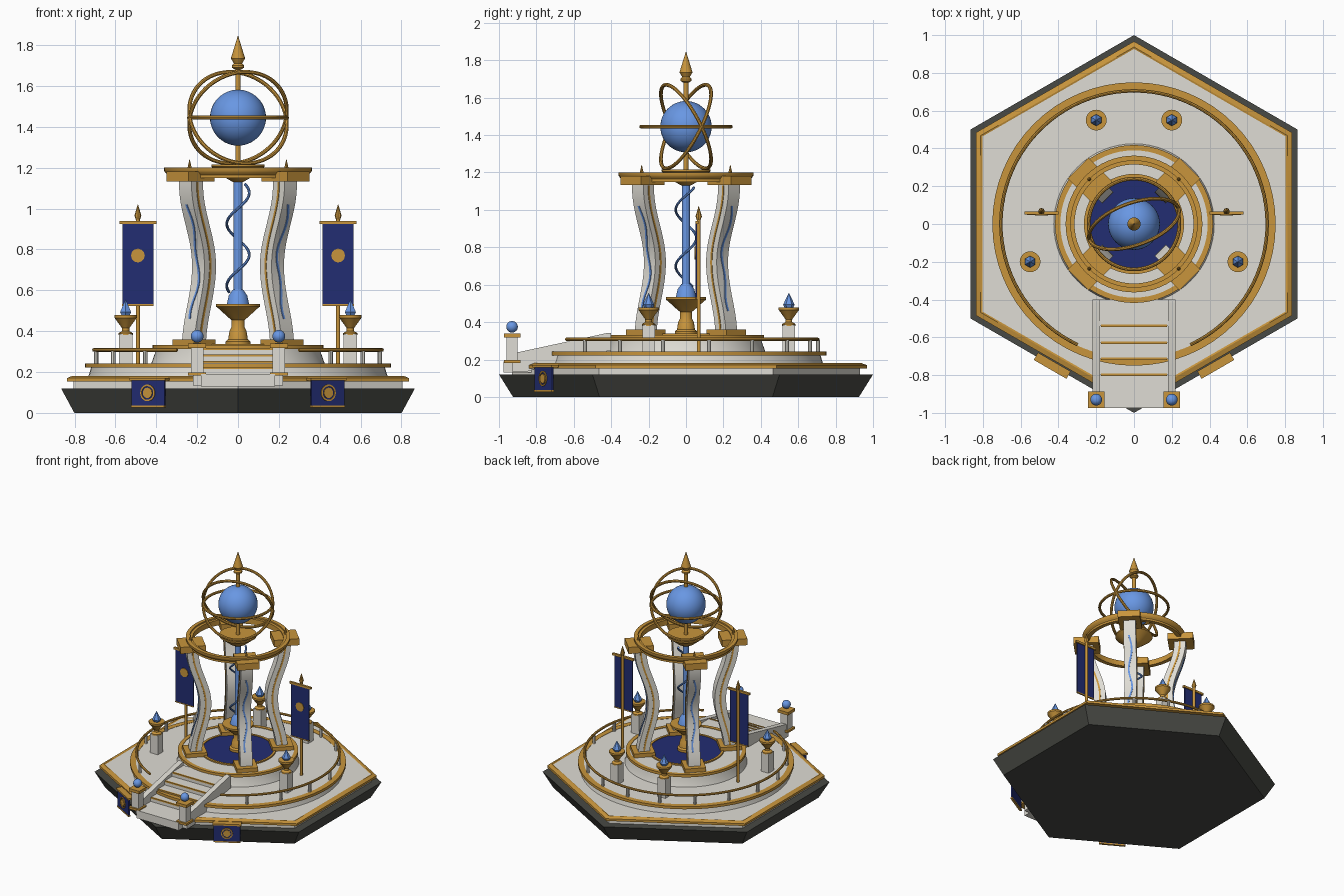
import bpy, bmesh, math
from mathutils import Vector, Matrix
from math import sin, cos, pi, radians

if "Cube" in bpy.data.objects:
    bpy.data.objects.remove(bpy.data.objects["Cube"])


def material(name, rgb):
    m = bpy.data.materials.new(name)
    m.diffuse_color = (*rgb, 1)
    m.use_nodes = True
    m.node_tree.nodes["Principled BSDF"].inputs["Base Color"].default_value = m.diffuse_color
    return m


MARBLE = material("pale marble", (0.74, 0.72, 0.66))
GOLD = material("gold", (0.58, 0.30, 0.045))
DARK = material("dark stone", (0.065, 0.067, 0.058))
NAVY = material("navy cloth", (0.016, 0.026, 0.17))
BLUE = material("crystal blue", (0.14, 0.31, 0.77))


def finish(name, bm, mat, matrix=None, angle=35):
    bmesh.ops.remove_doubles(bm, verts=bm.verts, dist=1e-5)
    bmesh.ops.recalc_face_normals(bm, faces=bm.faces)
    for f in bm.faces:
        f.smooth = True
    for e in bm.edges:
        e.smooth = len(e.link_faces) == 2 and e.calc_face_angle(0) < radians(angle)
    me = bpy.data.meshes.new(name)
    bm.to_mesh(me)
    bm.free()
    me.materials.append(mat)
    ob = bpy.data.objects.new(name, me)
    bpy.context.collection.objects.link(ob)
    if matrix:
        ob.matrix_world = matrix
    return ob


def lathe(name, prof, mat, seg=48, at=(0, 0, 0), closed=False, matrix=None, start=pi / 2):
    """Turn (radius, z) points around z; closed makes a ring section."""
    bm = bmesh.new()
    if not closed:
        prof = [(0, prof[0][1])] + list(prof) + [(0, prof[-1][1])]
        prof = [p for i, p in enumerate(prof) if i == 0 or p != prof[i - 1]]
    rows = []
    for r, z in prof:
        if r == 0:
            rows.append([bm.verts.new((0, 0, z))] * seg)
        else:
            rows.append([bm.verts.new((r * cos(start + 2 * pi * k / seg), r * sin(start + 2 * pi * k / seg), z))
                         for k in range(seg)])
    pairs = list(zip(rows, rows[1:])) + ([(rows[-1], rows[0])] if closed else [])
    for a, b in pairs:
        for k in range(seg):
            vs = list(dict.fromkeys((a[k], a[(k + 1) % seg], b[(k + 1) % seg], b[k])))
            if len(vs) > 2:
                bm.faces.new(vs)
    return finish(name, bm, mat, matrix or Matrix.Translation(at))


def band(name, r0, r1, z0, z1, mat, seg=64):
    return lathe(name, [(r0, z0), (r1, z0), (r1, z1), (r0, z1)], mat, seg, closed=True)


def torus(name, R, r, mat, matrix):
    return lathe(name, [(R + r * cos(t * pi / 4), r * sin(t * pi / 4)) for t in range(8)],
                 mat, 64, closed=True, matrix=matrix)


def box(name, c, size, mat, rot=0):
    bm = bmesh.new()
    bmesh.ops.create_cube(bm, size=1, matrix=Matrix.Diagonal((*size, 1)))
    return finish(name, bm, mat, Matrix.Translation(c) @ Matrix.Rotation(rot, 4, 'Z'))


def tube(name, pts, r, mat):
    cu = bpy.data.curves.new(name, 'CURVE')
    cu.dimensions = '3D'
    cu.bevel_depth, cu.bevel_resolution, cu.use_fill_caps = r, 2, True
    sp = cu.splines.new('POLY')
    sp.points.add(len(pts) - 1)
    for p, q in zip(sp.points, pts):
        p.co = (*q, 1)
    tmp = bpy.data.objects.new(name + "_path", cu)
    bpy.context.collection.objects.link(tmp)
    bpy.context.view_layer.update()
    bm = bmesh.new()
    bm.from_mesh(tmp.evaluated_get(bpy.context.evaluated_depsgraph_get()).to_mesh())
    bpy.data.objects.remove(tmp)
    return finish(name, bm, mat)


def column_sweep(name, ang, z0, z1, hr, ht, mat, dr=0, wave=0):
    """Rectangular section following the bowed column line."""
    bm = bmesh.new()
    n, prev = 28, None
    rad, tan = Vector((cos(ang), sin(ang), 0)), Vector((-sin(ang), cos(ang), 0))
    for i in range(n + 1):
        z = z0 + (z1 - z0) * i / n
        u = (z - 0.72) / 0.40
        r = 0.235 + (0.09 if u > 0 else 0.07) * (0.5 - 0.5 * cos(pi * min(1, abs(u)))) + dr
        off = wave * sin(z * 22)
        ring = [bm.verts.new(rad * (r + a * hr) + tan * (off + b * ht) + Vector((0, 0, z)))
                for a, b in ((1, -1), (1, 1), (-1, 1), (-1, -1))]
        if prev:
            for k in range(4):
                bm.faces.new((prev[k], prev[(k + 1) % 4], ring[(k + 1) % 4], ring[k]))
        if i in (0, n):
            bm.faces.new(ring)
        prev = ring
    return finish(name, bm, mat)


# hexagonal base
lathe("dark_base", [(0.925, 0), (1.0, 0.12)], DARK, 6)
lathe("hex_plinth", [(0.93, 0.12), (0.93, 0.165), (0.94, 0.165), (0.94, 0.178)], MARBLE, 6)
lathe("hex_gold_trim", [(0.90, 0.153), (0.967, 0.153), (0.967, 0.17), (0.937, 0.181), (0.90, 0.17)],
      GOLD, 6, closed=True)

# round tiers
lathe("lower_tier", [(0.735, 0.17), (0.72, 0.22), (0.72, 0.24)], MARBLE, 64)
band("lower_tier_trim", 0.71, 0.75, 0.222, 0.242, GOLD)
lathe("upper_tier", [(0.425, 0.24), (0.40, 0.31), (0.40, 0.328)], MARBLE, 64)
band("upper_tier_trim", 0.39, 0.418, 0.312, 0.332, GOLD)
lathe("navy_floor", [(0.25, 0.325), (0.25, 0.333)], NAVY, 64)
band("floor_trim", 0.248, 0.265, 0.325, 0.338, GOLD)

# railing, open at the stairs
arc = [radians(-65 + 310 * i / 80) for i in range(81)]
tube("rail", [(0.705 * cos(a), 0.705 * sin(a), 0.308) for a in arc], 0.009, GOLD)
for i in range(15):
    a = radians(-50 + 20 * i)
    lathe("rail_post", [(0.011, 0.24), (0.011, 0.303)], MARBLE, 8, (0.705 * cos(a), 0.705 * sin(a), 0))

# stairs
edges = [-0.975, -0.80, -0.715, -0.63, -0.54, -0.40]
for i in range(5):
    top, y = 0.19 + 0.031 * i, edges[i]
    low = 0.13 if i == 0 else 0.17
    box("step", (0, (y - 0.40) / 2 if i else -0.80, (low + top) / 2),
        (0.36, -0.40 - y if i else 0.35, top - low), MARBLE)
    if i:
        box("step_nosing", (0, y + 0.002, top - 0.002), (0.352, 0.012, 0.01), GOLD)
for s in (-1, 1):
    bm = bmesh.new()
    side = [(-0.93, 0.135), (-0.93, 0.232), (-0.42, 0.342), (-0.40, 0.342), (-0.40, 0.25), (-0.75, 0.17), (-0.85, 0.135)]
    f = bm.faces.new([bm.verts.new((s * 0.20 - 0.02, y, z)) for y, z in side])
    ext = bmesh.ops.extrude_face_region(bm, geom=[f])["geom"]
    bmesh.ops.translate(bm, vec=(0.04, 0, 0), verts=[v for v in ext if isinstance(v, bmesh.types.BMVert)])
    finish("stringer", bm, MARBLE)
    # newel posts with blue balls
    box("newel_base", (s * 0.20, -0.93, 0.19), (0.088, 0.088, 0.016), GOLD)
    box("newel_post", (s * 0.20, -0.93, 0.26), (0.06, 0.06, 0.14), MARBLE)
    box("newel_cap", (s * 0.20, -0.93, 0.329), (0.088, 0.088, 0.022), GOLD)
    lathe("newel_ball", [(0.031 * sin(t * pi / 12), 0.375 - 0.031 * cos(t * pi / 12)) for t in range(1, 12)],
          BLUE, 20, (s * 0.20, -0.93, 0))

# four bowed columns with inlays, bases and caps
for k in range(4):
    a = radians(45 + 90 * k)
    d = Vector((cos(a), sin(a), 0))
    box("column_base", d * 0.305 + Vector((0, 0, 0.345)), (0.15, 0.15, 0.03), GOLD, a)
    column_sweep("column", a, 0.34, 1.14, 0.040, 0.043, MARBLE)
    column_sweep("column_side_inlay", a, 0.36, 1.13, 0.006, 0.046, GOLD)
    column_sweep("column_vein", a, 0.46, 1.02, 0.004, 0.006, BLUE, 0.040, 0.012)
    box("column_cap", d * 0.33 + Vector((0, 0, 1.157)), (0.178, 0.155, 0.05), GOLD, a)
    lathe("cap_spike", [(0.010, 1.18), (0.010, 1.20), (0.001, 1.24)], GOLD, 8, d * 0.335)

# crown ring
lathe("crown_ring", [(0.315, 1.15), (0.345, 1.15), (0.345, 1.165), (0.355, 1.175), (0.362, 1.185),
                     (0.362, 1.2), (0.335, 1.2), (0.335, 1.19), (0.315, 1.19)], GOLD, 64, closed=True)

# central fountain
lathe("pedestal_bowl", [(0.06, 0.33), (0.06, 0.35), (0.048, 0.36), (0.042, 0.40), (0.032, 0.42), (0.032, 0.455),
                        (0.045, 0.465), (0.10, 0.515), (0.108, 0.52), (0.108, 0.533)], GOLD, 40)
lathe("water_cone", [(0.055, 0.53), (0.045, 0.575), (0.024, 0.605)], BLUE, 32)
lathe("water_column", [(0.022, 0.58), (0.022, 1.16)], BLUE, 24)
tube("water_spiral", [(-0.055 * sin(t), 0.055 * cos(t), 0.59 + 0.53 * i / 90)
                      for i in range(91) for t in [2 * pi * 1.75 * i / 90 + 0.9]], 0.007, BLUE)

# globe and its rings
lathe("globe_dish", [(0.025, 1.13), (0.06, 1.15), (0.12, 1.198), (0.13, 1.205), (0.13, 1.215)], GOLD, 40)
lathe("globe_axis", [(0.013, 1.2), (0.013, 1.71)], GOLD, 16)
lathe("globe", [(0.137 * sin(t * pi / 24), 1.445 - 0.137 * cos(t * pi / 24)) for t in range(1, 24)], BLUE, 48)
lathe("finial", [(0.014, 1.68), (0.030, 1.69), (0.030, 1.70), (0.020, 1.71), (0.035, 1.735), (0.001, 1.845)], GOLD, 16)
centre = Matrix.Translation((0, 0, 1.445))
torus("level_ring", 0.24, 0.010, GOLD, centre)
for s in (-1, 1):
    tilt = Vector((-0.3, 0.85, 0.45 * s)).to_track_quat('Z', 'Y').to_matrix().to_4x4()
    torus("tilted_ring", 0.25, 0.010, GOLD, centre @ tilt)

# crystal urns on pedestals
for x, y in ((0.20, 0.55), (0.55, -0.20)):
    for s in (-1, 1):
        at = (s * x, y, 0)
        box("urn_pedestal", (s * x, y, 0.31), (0.066, 0.066, 0.15), MARBLE)
        lathe("urn", [(0.036, 0.38), (0.036, 0.39), (0.018, 0.40), (0.018, 0.415), (0.052, 0.462),
                      (0.055, 0.465), (0.055, 0.478)], GOLD, 24, at)
        lathe("urn_crystal", [(0.022, 0.475), (0.031, 0.493), (0.001, 0.555)], BLUE, 6, at)

# standing banners
for s in (-1, 1):
    x = s * 0.49
    lathe("banner_pole", [(0.010, 0.24), (0.010, 0.96)], GOLD, 12, (x, 0.068, 0))
    lathe("banner_spear", [(0.008, 0.94), (0.017, 0.965), (0.001, 1.02)], GOLD, 8, (x, 0.068, 0))
    box("banner_bar", (x, 0.058, 0.932), (0.18, 0.016, 0.016), GOLD)
    box("banner_cloth", (x, 0.054, 0.726), (0.152, 0.008, 0.40), NAVY)
    box("banner_hem", (x, 0.054, 0.528), (0.154, 0.011, 0.008), GOLD)
    lathe("banner_emblem", [(0.034, 0), (0.034, 0.005)], GOLD, 12,
          matrix=Matrix.Translation((x, 0.051, 0.77)) @ Matrix.Rotation(pi / 2, 4, 'X'))

# hanging pennants on the two front base faces
for s in (-1, 1):
    rot = s * radians(30)
    n = Vector((s * 0.5, -cos(pi / 6), 0))
    c = n * 0.876 + Vector((0, 0, 0.098))
    box("pennant_cloth", c, (0.185, 0.012, 0.13), NAVY, rot)
    box("pennant_bar", c + Vector((0, 0, 0.066)) - n * 0.01, (0.20, 0.045, 0.012), GOLD, rot)
    box("pennant_hem", c - Vector((0, 0, 0.066)), (0.187, 0.016, 0.010), GOLD, rot)
    face = Matrix.Translation(c + n * 0.005) @ Matrix.Rotation(rot, 4, 'Z') @ Matrix.Rotation(pi / 2, 4, 'X')
    lathe("pennant_ring", [(0.033, 0), (0.041, 0), (0.041, 0.006), (0.033, 0.006)], GOLD, 24, closed=True, matrix=face)
    lathe("pennant_disc", [(0.026, 0), (0.026, 0.006)], GOLD, 12, matrix=face)
